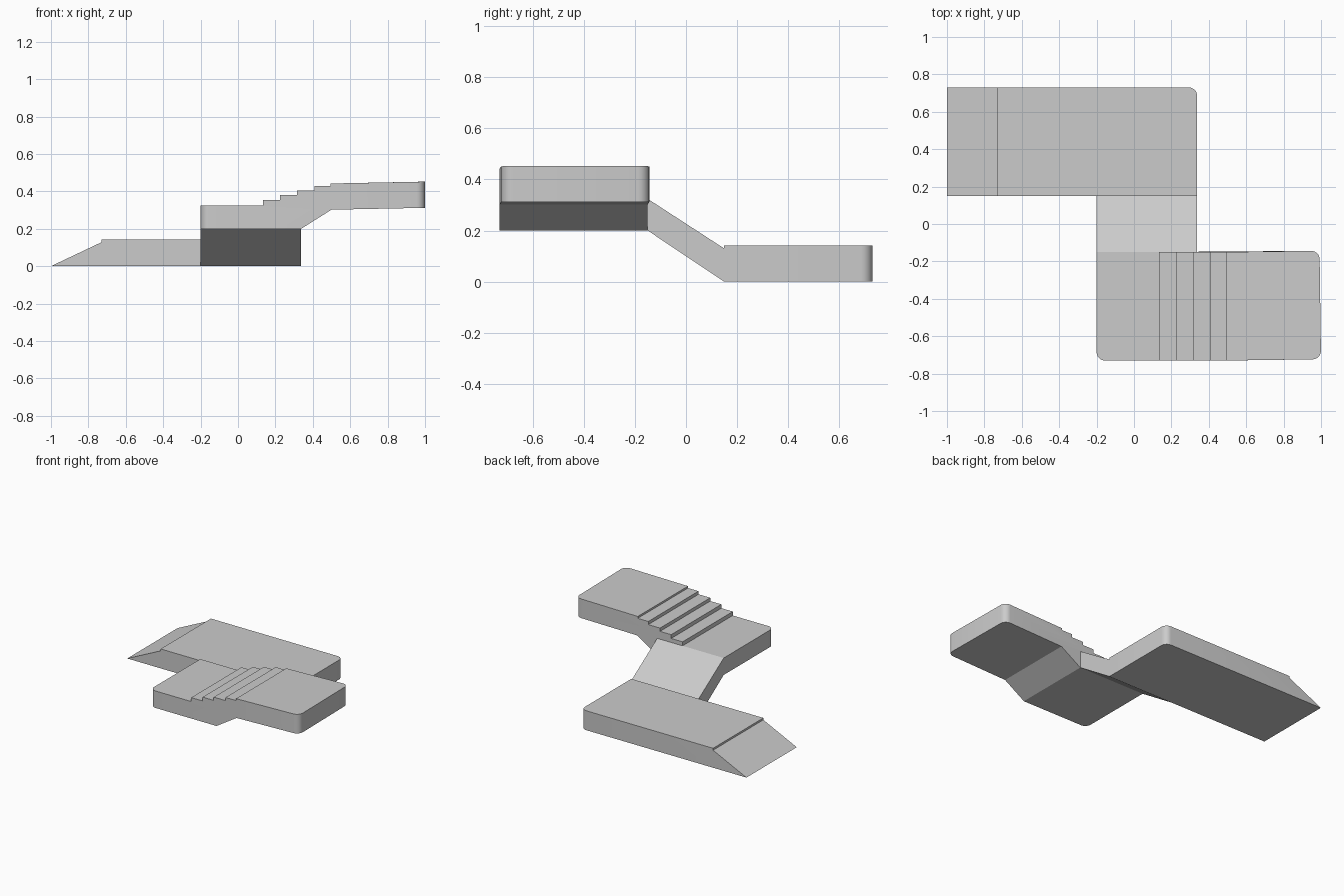
import bpy, bmesh
from math import radians
from mathutils import Matrix, Vector

if "Cube" in bpy.data.objects:
    bpy.data.objects.remove(bpy.data.objects["Cube"])


def prism(name, profile, axis, a, b, corners=(), radius=0.045, twist=None):
    """Extrude a side profile along x or y and round the listed vertical corners."""
    bm = bmesh.new()
    if axis == 'y':
        place = lambda p, t: (p[0], t, p[1])
    else:
        place = lambda p, t: (t, p[0], p[1])
    ends = [[bm.verts.new(place(p, t)) for p in profile] for t in (a, b)]
    bm.faces.new(ends[0])
    bm.faces.new(ends[1][::-1])
    n = len(profile)
    for i in range(n):
        j = (i + 1) % n
        bm.faces.new((ends[0][i], ends[1][i], ends[1][j], ends[0][j]))
    bmesh.ops.recalc_face_normals(bm, faces=bm.faces)

    # rounded vertical corners
    picked = [e for e in bm.edges if any(
        all((v.co.xy - Vector(c)).length < 1e-4 for v in e.verts) for c in corners)]
    if picked:
        bmesh.ops.bevel(bm, geom=picked, offset=radius, segments=6,
                        profile=0.5, affect='EDGES')
    # slight yaw of the far end
    if twist:
        start, centre, angle = twist
        bmesh.ops.rotate(bm, verts=[v for v in bm.verts if v.co.x > start],
                         cent=centre, matrix=Matrix.Rotation(angle, 3, 'Z'))
    mesh = bpy.data.meshes.new(name)
    bm.to_mesh(mesh)
    bm.free()
    obj = bpy.data.objects.new(name, mesh)
    bpy.context.collection.objects.link(obj)
    bpy.ops.object.select_all(action='DESELECT')
    obj.select_set(True)
    bpy.context.view_layer.objects.active = obj
    bpy.ops.object.shade_smooth_by_angle(angle=radians(25))
    return obj


# lower walkway with entry wedge
prism("lower_walkway",
      [(-1, 0), (0.338, 0), (0.338, 0.142), (-0.73, 0.142), (-0.73, 0.128)],
      'y', 0.149, 0.73, corners=[(0.338, 0.73)])

# sloped ramp joining the two levels
prism("connecting_ramp",
      [(0.149, 0), (0.149, 0.13), (-0.15, 0.324), (-0.15, 0.2)],
      'x', -0.2, 0.338)

# upper walkway: landing, steps, then gently rising end platform
steps = [(0.133, 0.324), (0.225, 0.353), (0.315, 0.381), (0.41, 0.405), (0.495, 0.428)]
top = [(-0.2, 0.324)]
for (x, z), next_z in zip(steps, [s[1] for s in steps[1:]] + [0.442]):
    top += [(x, z), (x, next_z)]
prism("upper_walkway",
      [(-0.2, 0.2)] + top + [(0.996, 0.452), (0.996, 0.312), (0.5, 0.302), (0.338, 0.2)],
      'y', -0.73, -0.15,
      corners=[(-0.2, -0.73), (0.996, -0.73), (0.996, -0.15)],
      twist=(0.6, (0.5, -0.44, 0), 0.014))
